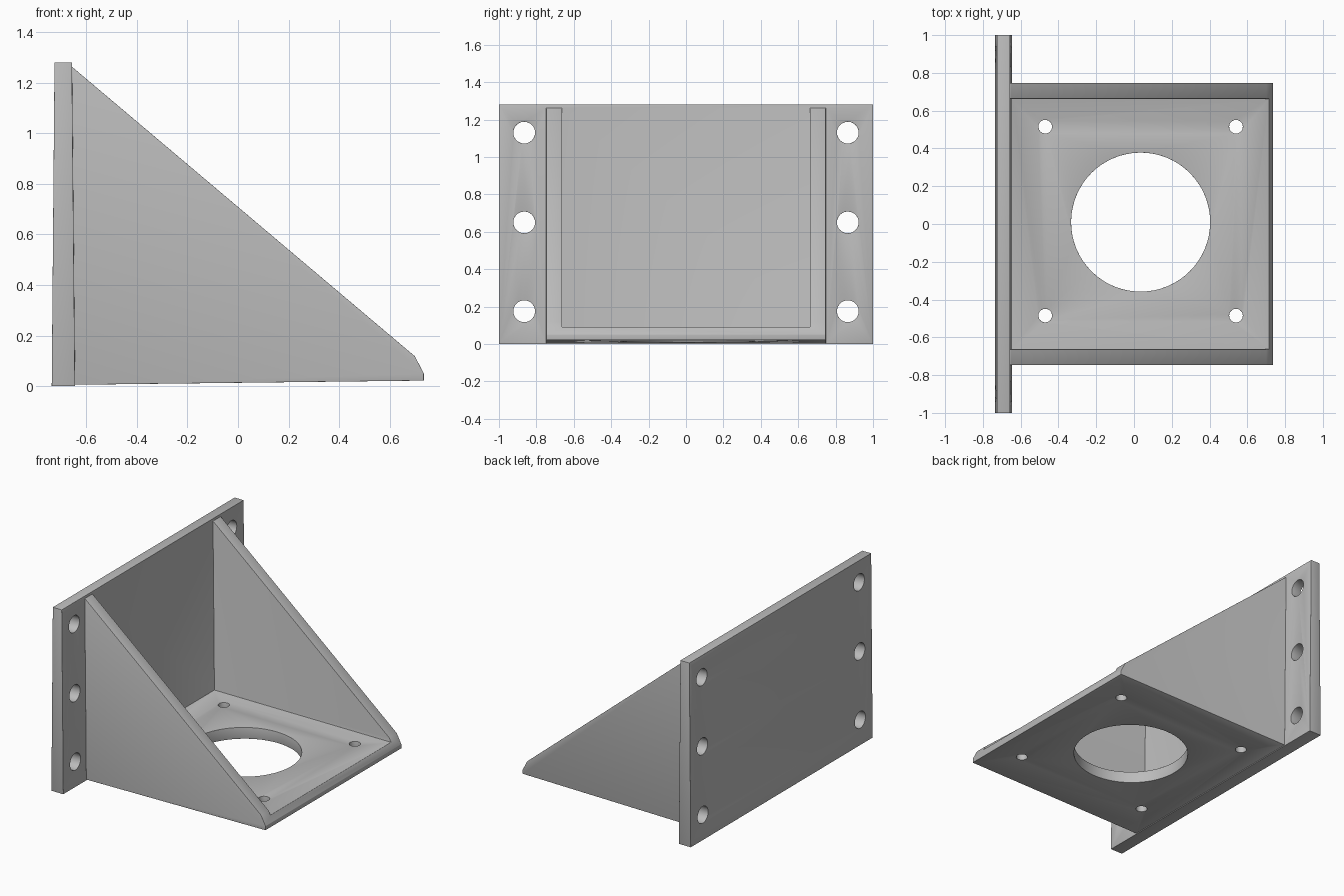
import bpy, bmesh, math
from mathutils import Matrix

old = bpy.data.objects.get("Cube")
if old:
    bpy.data.objects.remove(old, do_unlink=True)

grey = bpy.data.materials.new("plain grey")
grey.use_nodes = True
GREY = (0.5, 0.5, 0.5, 1)
grey.diffuse_color = GREY
grey.node_tree.nodes["Principled BSDF"].inputs["Base Color"].default_value = GREY


def add_object(name, bm):
    bmesh.ops.recalc_face_normals(bm, faces=bm.faces)
    mesh = bpy.data.meshes.new(name)
    bm.to_mesh(mesh)
    bm.free()
    mesh.materials.append(grey)
    obj = bpy.data.objects.new(name, mesh)
    bpy.context.collection.objects.link(obj)
    return obj


def prism(name, profile, half_width):
    """Extrude an x-z profile symmetrically along y."""
    bm = bmesh.new()
    face = bm.faces.new([bm.verts.new((x, -half_width, z)) for x, z in profile])
    side = bmesh.ops.extrude_face_region(bm, geom=[face])["geom"]
    bmesh.ops.translate(bm, vec=(0, 2 * half_width, 0),
                        verts=[v for v in side if isinstance(v, bmesh.types.BMVert)])
    return add_object(name, bm)


def drill(name, centre, radius, axis, segments=32):
    turn = Matrix.Rotation(math.pi / 2, 4, "Y") if axis == "X" else Matrix()
    bm = bmesh.new()
    bmesh.ops.create_cone(bm, cap_ends=True, segments=segments, radius1=radius,
                          radius2=radius, depth=0.4,
                          matrix=Matrix.Translation(centre) @ turn)
    return add_object(name, bm)


def apply(obj, modifier):
    bpy.ops.object.select_all(action="DESELECT")
    bpy.context.view_layer.objects.active = obj
    obj.select_set(True)
    bpy.ops.object.modifier_apply(modifier=modifier.name)


def combine(obj, other, operation):
    mod = obj.modifiers.new(operation.lower(), "BOOLEAN")
    mod.operation, mod.object, mod.solver = operation, other, "EXACT"
    apply(obj, mod)
    bpy.data.objects.remove(other, do_unlink=True)


# Sloping tray: floor and two triangular side walls
bracket = prism("motor_bracket", [(-0.69, 0.005), (0.735, 0.022), (0.735, 0.05),
                                  (0.70, 0.118), (-0.655, 1.262), (-0.69, 1.262)], 0.747)
pocket = prism("pocket_cutter", [(-0.72, 0.09), (0.9, 0.09), (0.9, 1.5), (-0.72, 1.5)], 0.663)
combine(bracket, pocket, "DIFFERENCE")

# Upright mounting plate with side flanges
plate = prism("mounting_plate", [(-0.737, 0), (-0.645, 0), (-0.657, 1.28), (-0.726, 1.28)], 1.0)
combine(bracket, plate, "UNION")

# Flange holes, floor bolt holes and the large floor opening
for y in (-0.865, 0.865):
    for z in (0.175, 0.65, 1.13):
        combine(bracket, drill("flange_drill", (-0.69, y, z), 0.058, "X"), "DIFFERENCE")
for x in (-0.47, 0.54):
    for y in (-0.485, 0.515):
        combine(bracket, drill("bolt_drill", (x, y, 0.05), 0.036, "Z"), "DIFFERENCE")
combine(bracket, drill("opening_drill", (0.035, 0.01, 0.05), 0.368, "Z", 64), "DIFFERENCE")

# Softened edges and fillets
bevel = bracket.modifiers.new("soft_edges", "BEVEL")
bevel.width, bevel.segments, bevel.limit_method = 0.016, 3, "ANGLE"
bevel.angle_limit = math.radians(25)
apply(bracket, bevel)
bpy.ops.object.shade_smooth_by_angle(angle=math.radians(35))
